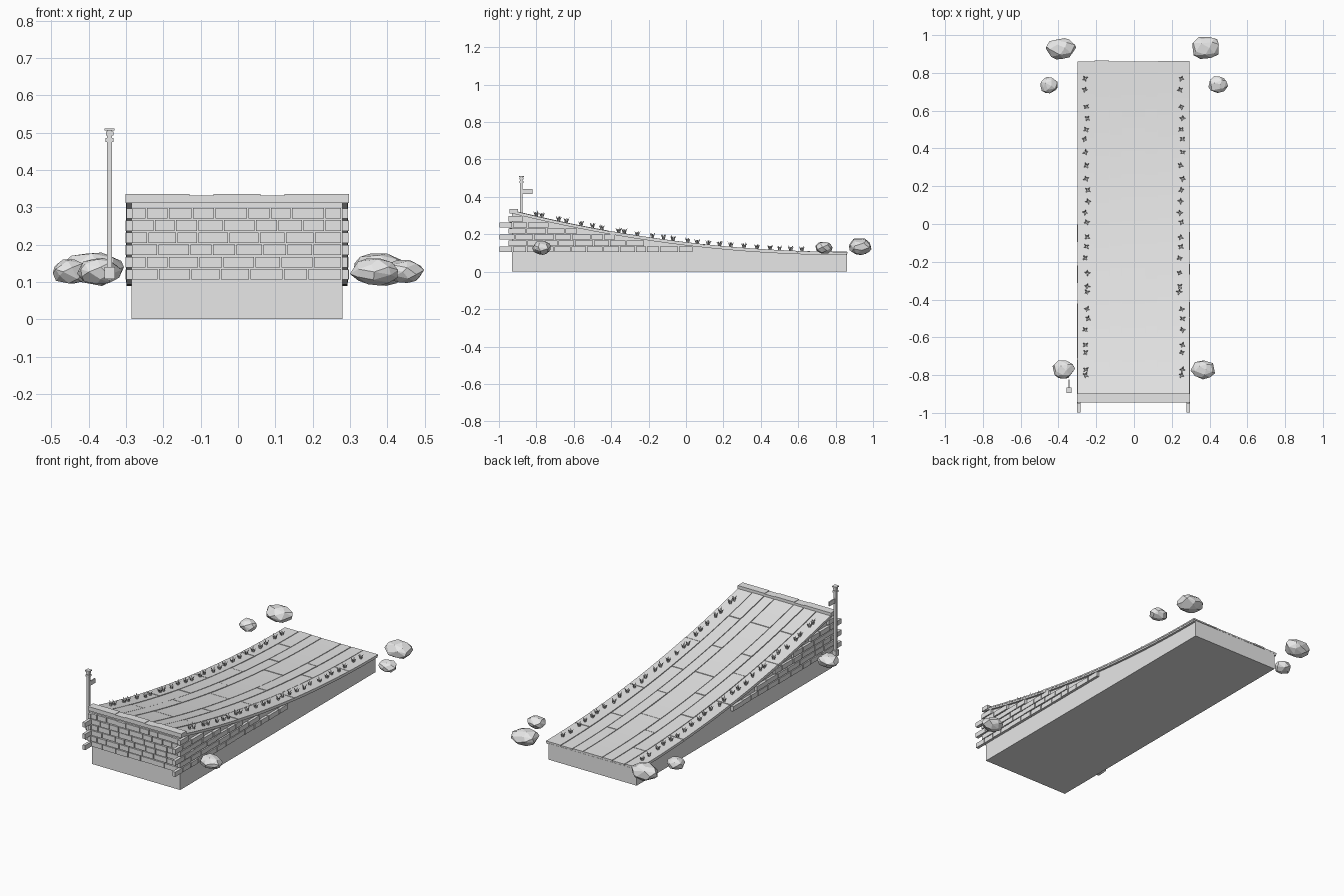
import bpy, bmesh, math, random
from mathutils import Vector, Matrix

random.seed(7)
if "Cube" in bpy.data.objects:
    bpy.data.objects.remove(bpy.data.objects["Cube"])

stone = bpy.data.materials.new("plain grey")
stone.use_nodes = True
grey = (0.8, 0.8, 0.8, 1)
stone.diffuse_color = grey
stone.node_tree.nodes["Principled BSDF"].inputs["Base Color"].default_value = grey

FRONT, BACK = -0.94, 0.863


def height(y):
    """Top of the ramp at y."""
    return 0.106 + 0.225 * ((0.86 - y) / 1.8) ** 2


def finish(bm, name):
    bmesh.ops.recalc_face_normals(bm, faces=bm.faces)
    mesh = bpy.data.meshes.new(name)
    bm.to_mesh(mesh)
    bm.free()
    mesh.materials.append(stone)
    obj = bpy.data.objects.new(name, mesh)
    bpy.context.collection.objects.link(obj)
    return obj


def add_box(bm, x0, x1, y0, y1, z0, z1):
    size = Matrix.Diagonal((x1 - x0, y1 - y0, z1 - z0, 1))
    place = Matrix.Translation(((x0 + x1) / 2, (y0 + y1) / 2, (z0 + z1) / 2))
    bmesh.ops.create_cube(bm, size=1, matrix=place @ size)


def add_strip(bm, x0, x1, y0, y1, top, bottom):
    """Curved slab following the ramp; top and bottom are functions of y."""
    n = max(2, round((y1 - y0) / 0.06))
    ys = [y0 + (y1 - y0) * i / n for i in range(n + 1)]
    rings = [[bm.verts.new(p) for p in ((x0, y, bottom(y)), (x1, y, bottom(y)),
                                        (x1, y, top(y)), (x0, y, top(y)))] for y in ys]
    for a, b in zip(rings, rings[1:]):
        for k in range(4):
            bm.faces.new((a[k], a[(k + 1) % 4], b[(k + 1) % 4], b[k]))
    bm.faces.new(rings[0])
    bm.faces.new(rings[-1])


# Solid body and the slab that overhangs it
bm = bmesh.new()
add_strip(bm, -0.285, 0.28, -0.93, 0.86, lambda y: height(y) - 0.012, lambda y: 0)
finish(bm, "ramp_body")
bm = bmesh.new()
add_strip(bm, -0.298, 0.293, FRONT + 0.004, BACK - 0.004,
          lambda y: height(y) - 0.005, lambda y: height(y) - 0.017)
finish(bm, "deck_slab")

# Paving planks in lengthwise lanes with staggered joints
bm = bmesh.new()
lanes = [-0.302, -0.21, -0.13, -0.065, 0.06, 0.125, 0.2, 0.297]
for i, (x0, x1) in enumerate(zip(lanes, lanes[1:])):
    y = FRONT + 0.045
    length = 0.22 if i % 2 else 0.48
    while y < BACK - 0.01:
        end = y + length
        if end > BACK - 0.12:
            end = BACK + random.uniform(0, 0.006)
        lift = random.uniform(-0.001, 0.001)
        add_strip(bm, x0 + 0.002, x1 - 0.002, y, end - 0.004,
                  lambda v: height(v) + lift, lambda v: height(v) - 0.008)
        y, length = end, random.uniform(0.42, 0.56)
finish(bm, "deck_planks")

# Lip along the high end, in alternating low and high pieces
bm = bmesh.new()
for i, (x0, x1) in enumerate(zip(lanes, lanes[1:])):
    add_box(bm, x0, x1, FRONT - 0.004, FRONT + 0.042, 0.311, 0.335 - 0.003 * (i in (2, 4)))
finish(bm, "front_lip")

# Bricks on the front wall and on both side walls
ROWS = [0.106 + 0.0327 * i for i in range(6)]
bm = bmesh.new()
for row, z in enumerate(ROWS):
    x, first = -0.283, True
    while x < 0.279:
        end = x + (random.uniform(0.03, 0.05) if first and row % 2 else random.uniform(0.055, 0.09))
        if end > 0.25:
            end = 0.28
        add_box(bm, x, end - 0.004, random.uniform(-0.943, -0.938), -0.925, z, z + 0.0285)
        x, first = end, False
finish(bm, "front_bricks")

for name, inner, outer in (("right_bricks", -0.283, -0.298), ("left_bricks", 0.278, 0.293)):
    bm = bmesh.new()
    for row, z in enumerate(ROWS):
        y = -0.998 if row % 2 == 0 else -0.95
        while y < 0.25:
            end = y + random.uniform(0.06, 0.115)
            if height(end) - 0.012 < z + 0.028:
                break
            # the lowest course becomes patchy toward the low end
            if not (row == 0 and 0 < y < 0.09):
                out = outer + math.copysign(random.uniform(0, 0.004), outer)
                add_box(bm, min(inner, out), max(inner, out), y, end - 0.005, z, z + 0.0275)
            y = end
    finish(bm, name)

# Grass tufts along both edges
tufts = [.77, .71, .62, .56, .5, .45, .38, .31, .24, .18, .12, .06, .01, -.07, -.12,
         -.18, -.26, -.33, -.36, -.45, -.5, -.56, -.64, -.68, -.77, -.8]
for name, side in (("right_grass", -1), ("left_grass", 1)):
    bm = bmesh.new()
    for y in tufts:
        x = side * 0.25 + random.uniform(-0.012, 0.008)
        turn = random.uniform(0, math.tau)
        for k in range(4):
            a = turn + k * math.tau / 4 + random.uniform(-0.3, 0.3)
            out = Vector((math.cos(a), math.sin(a), 0))
            across = Vector((-out.y, out.x, 0)) * 0.004
            root = Vector((x, y, height(y) - 0.002)) + out * 0.003
            mid = root + out * 0.005 + Vector((0, 0, 0.016))
            tip = root + out * 0.014 + Vector((0, 0, random.uniform(0.022, 0.032)))
            base = [bm.verts.new(p) for p in (root - across, root + across, root + out * 0.004)]
            bend = [bm.verts.new(p) for p in (mid - across, mid + across, mid + out * 0.004)]
            top = bm.verts.new(tip)
            for j in range(3):
                n = (j + 1) % 3
                bm.faces.new((base[j], base[n], bend[n], bend[j]))
                bm.faces.new((bend[j], bend[n], top))
            bm.faces.new(base)
    finish(bm, name)


# Faceted boulders around the ramp
def boulder(name, x, y, z, rx, ry, rz):
    bm = bmesh.new()
    n = 30
    for i in range(n):
        h = 1 - 2 * (i + 0.5) / n
        a = i * 2.4 + random.uniform(-0.35, 0.35)
        r = math.sqrt(1 - h * h)
        s = random.uniform(0.93, 1.06)
        bm.verts.new((x + rx * s * r * math.cos(a), y + ry * s * r * math.sin(a), z + rz * s * h))
    hull = bmesh.ops.convex_hull(bm, input=bm.verts)
    loose = [v for v in hull["geom_interior"] if isinstance(v, bmesh.types.BMVert)]
    bmesh.ops.delete(bm, geom=loose, context='VERTS')
    bmesh.ops.dissolve_limit(bm, angle_limit=math.radians(14), verts=bm.verts, edges=bm.edges)
    finish(bm, name)


boulder("boulder_back_right", -0.385, 0.93, 0.135, 0.082, 0.06, 0.047)
boulder("boulder_back_left", 0.38, 0.933, 0.133, 0.077, 0.065, 0.046)
boulder("boulder_small_right", -0.45, 0.735, 0.128, 0.05, 0.045, 0.034)
boulder("boulder_small_left", 0.444, 0.738, 0.128, 0.053, 0.045, 0.034)
boulder("boulder_front_right", -0.373, -0.77, 0.128, 0.061, 0.051, 0.038)
boulder("boulder_front_left", 0.366, -0.77, 0.128, 0.065, 0.05, 0.038)

# Marker post with collar, cap, foot block and a small side board
PX, PY = -0.344, -0.88


def post_part(name, half, z0, z1):
    bm = bmesh.new()
    add_box(bm, PX - half, PX + half, PY - half, PY + half, z0, z1)
    finish(bm, name)


post_part("post_shaft", 0.007, 0.105, 0.505)
post_part("post_collar", 0.011, 0.475, 0.486)
post_part("post_neck", 0.010, 0.492, 0.503)
post_part("post_cap", 0.0135, 0.505, 0.511)
post_part("post_foot", 0.014, 0.108, 0.14)
bm = bmesh.new()
add_box(bm, PX - 0.003, PX + 0.003, PY, PY + 0.058, 0.415, 0.441)
finish(bm, "post_board")
